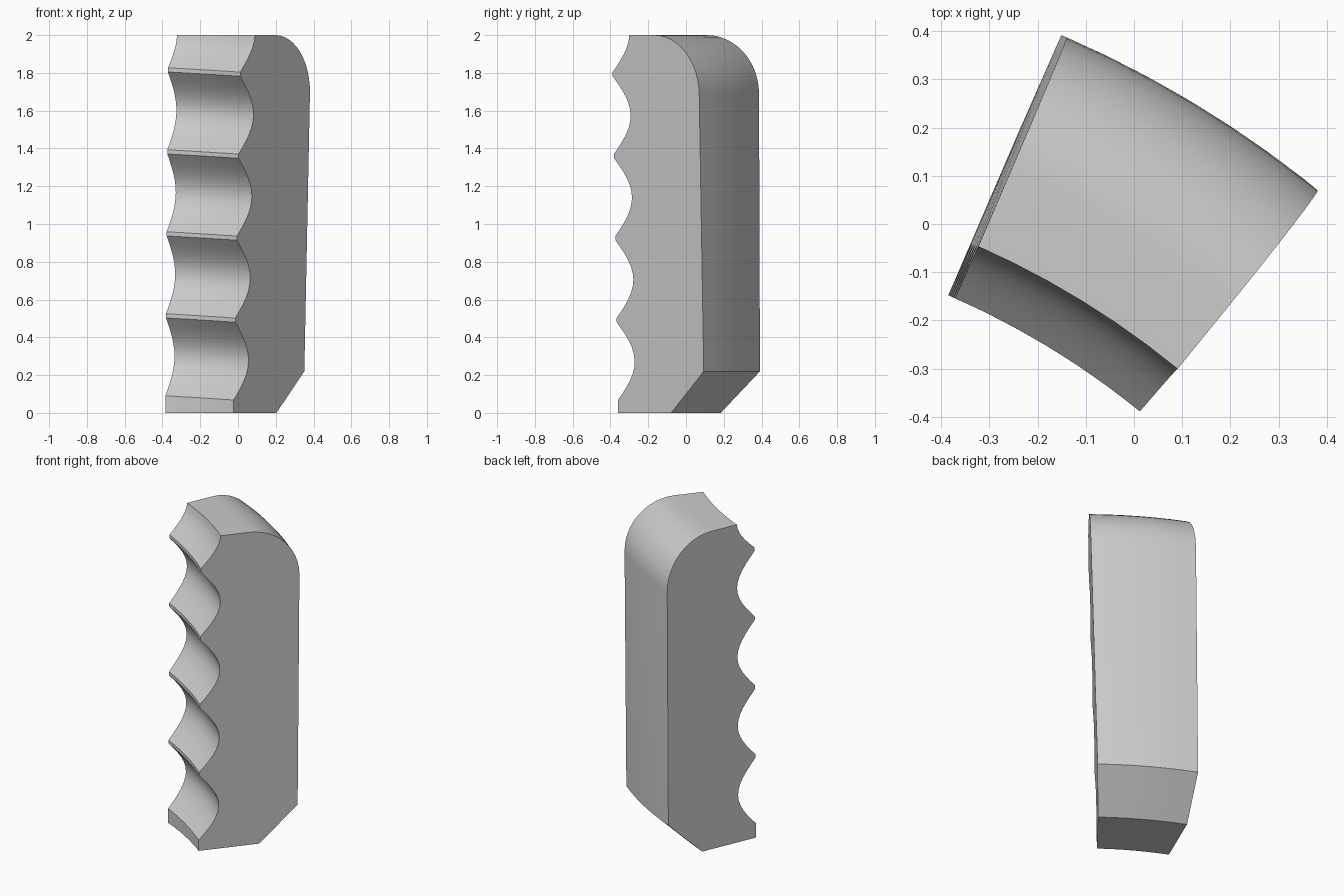
import bpy, bmesh, math
from mathutils import Vector

old = bpy.data.objects.get("Cube")
if old:
    bpy.data.objects.remove(old, do_unlink=True)

# Grip segment: a finger-grooved profile swept along a short arc
CENTRE = Vector((-1.053, -1.699, 0))
R_IN, R_OUT, DEPTH = 1.689, 2.277, 0.118
A_LEFT, A_RIGHT = math.radians(66.7), math.radians(50.9)
STEPS, GROOVE_STEPS, ROUND_STEPS = 6, 12, 12
RIDGE, PITCH, FIRST = 0.022, 0.434, 0.068
SLANT = 0.023                      # grooves rise towards one end
SPAN = PITCH - RIDGE


def make_profile():
    """Points as (radius, z, slant)."""
    pts = [(2.05, 0, 0), (R_IN, 0, 0), (R_IN, FIRST, SLANT)]
    # four full grooves, each ending in a narrow ridge
    for g in range(4):
        z0 = FIRST + g * PITCH
        for i in range(1, GROOVE_STEPS + 1):
            u = i / GROOVE_STEPS
            pts.append((R_IN + DEPTH * math.sin(math.pi * u), z0 + u * SPAN, SLANT))
        pts.append((R_IN, z0 + PITCH, SLANT))
    # half groove running out at the top
    z0 = FIRST + 4 * PITCH
    for i in range(1, 7):
        t = i / 6
        u = t * (2 - z0) / SPAN
        pts.append((R_IN + DEPTH * math.sin(math.pi * u), z0 + t * (2 - z0), SLANT * (1 - t)))
    # rounded back shoulder, then the straight back down to the chamfer
    for i in range(ROUND_STEPS + 1):
        a = math.pi / 2 * i / ROUND_STEPS
        pts.append((R_OUT - 0.3 * (1 - math.sin(a)), 1.69 + 0.31 * math.cos(a), 0))
    pts.append((R_OUT, 0.22, 0))
    return pts


profile = make_profile()
bm = bmesh.new()
rings = []
for k in range(STEPS + 1):
    f = k / STEPS
    a = A_LEFT + (A_RIGHT - A_LEFT) * f
    out = Vector((math.cos(a), math.sin(a), 0))
    side = Vector((math.sin(a), -math.cos(a), 0))
    ring = []
    for r, z, s in profile:
        # both end faces lean slightly
        lean = (1 - f) * 0.0085 * z + f * 0.026 * (z - 1.8)
        p = CENTRE + out * r + side * lean
        p.z = z + s * (1 - f)
        ring.append(bm.verts.new(p))
    rings.append(ring)

n = len(profile)
for a, b in zip(rings, rings[1:]):
    for i in range(n):
        j = (i + 1) % n
        bm.faces.new((a[i], a[j], b[j], b[i]))
bm.faces.new(rings[0])
bm.faces.new(rings[-1])
bmesh.ops.recalc_face_normals(bm, faces=bm.faces)

mesh = bpy.data.meshes.new("grip")
bm.to_mesh(mesh)
bm.free()
grip = bpy.data.objects.new("grip", mesh)
bpy.context.collection.objects.link(grip)

# Plain grey
grey = bpy.data.materials.new("grey")
grey.use_nodes = True
colour = (0.6, 0.6, 0.6, 1)
grey.diffuse_color = colour
grey.node_tree.nodes["Principled BSDF"].inputs["Base Color"].default_value = colour
mesh.materials.append(grey)

bpy.ops.object.select_all(action='DESELECT')
grip.select_set(True)
bpy.context.view_layer.objects.active = grip
bpy.ops.object.shade_smooth_by_angle(angle=math.radians(30))
